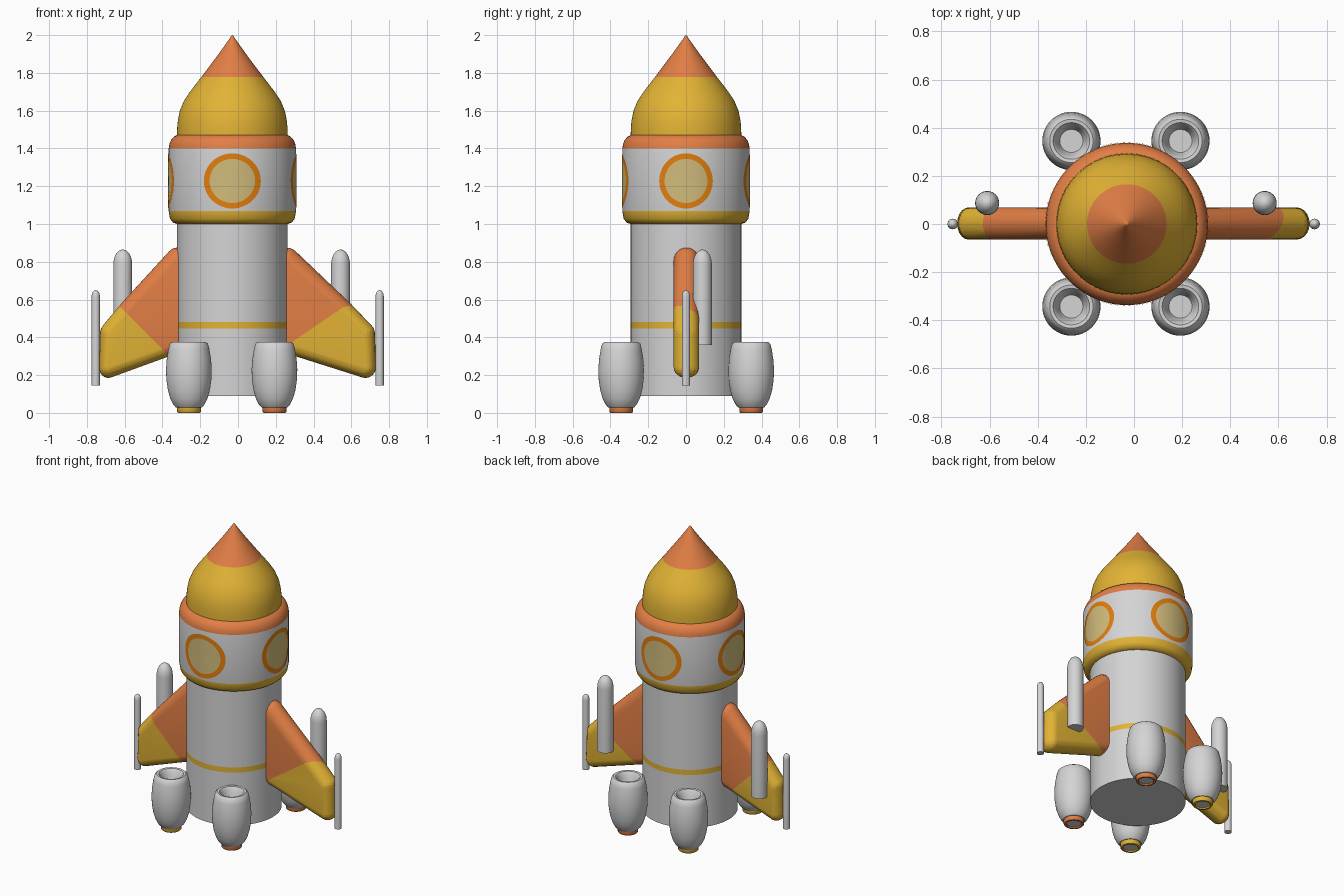
import bpy, bmesh, math
from mathutils import Vector

if "Cube" in bpy.data.objects:
    bpy.data.objects.remove(bpy.data.objects["Cube"])

AXIS = -0.03  # hull axis sits slightly left of the fin centre


def mat(name, r, g, b):
    m = bpy.data.materials.new(name)
    m.diffuse_color = (r, g, b, 1)
    m.use_nodes = True
    m.node_tree.nodes["Principled BSDF"].inputs["Base Color"].default_value = m.diffuse_color
    return m


WHITE = mat("white", 0.66, 0.66, 0.67)
ORANGE = mat("orange", 0.76, 0.21, 0.06)
GOLD = mat("gold", 0.76, 0.45, 0.035)
RING = mat("deep_orange", 0.76, 0.21, 0.004)
PANE = mat("pale_yellow", 0.64, 0.50, 0.20)


def finish(bm, name, mats, angle=40, recalc=True):
    if recalc:
        bmesh.ops.recalc_face_normals(bm, faces=bm.faces)
    me = bpy.data.meshes.new(name)
    bm.to_mesh(me)
    bm.free()
    for m in mats:
        me.materials.append(m)
    me.shade_smooth()
    me.set_sharp_from_angle(angle=math.radians(angle))
    ob = bpy.data.objects.new(name, me)
    bpy.context.collection.objects.link(ob)
    return ob


def lathe(name, profile, x, y, mats, rule=lambda z: 0, seg=64, closed=False):
    """Revolve (radius, z) points about a vertical axis; rule(z) picks the colour."""
    bm = bmesh.new()
    rings = []
    for r, z in profile:
        if r == 0:
            rings.append([bm.verts.new((x, y, z))] * seg)
        else:
            rings.append([bm.verts.new((x + r * math.cos(math.tau * i / seg),
                                        y + r * math.sin(math.tau * i / seg), z))
                          for i in range(seg)])
    pairs = list(zip(rings, rings[1:]))
    if closed:
        pairs.append((rings[-1], rings[0]))
    for a, b in pairs:
        for i in range(seg):
            j = (i + 1) % seg
            vs = list(dict.fromkeys((a[i], a[j], b[j], b[i])))
            f = bm.faces.new(vs)
            f.material_index = rule(f.calc_center_median().z)
    return finish(bm, name, mats)


# Hull with gold stripe
lathe("hull", [(0, 0.09), (0.293, 0.09), (0.293, 0.447), (0.293, 0.482),
               (0.293, 1.01), (0, 1.01)], AXIS, 0, [WHITE, GOLD],
      lambda z: int(0.447 < z < 0.482), 96)

# Cabin collar: gold base, white wall, orange shoulder
lathe("cabin", [(0, 1.0), (0.293, 1.0), (0.315, 1.008), (0.33, 1.028), (0.337, 1.068),
                (0.337, 1.40), (0.333, 1.425), (0.323, 1.447), (0.308, 1.463),
                (0.29, 1.472), (0, 1.472)], AXIS, 0, [WHITE, GOLD, ORANGE],
      lambda z: 1 if z < 1.068 else 2 if z > 1.40 else 0, 96)

# Nose: gold dome and orange tip
lathe("nose", [(0, 1.465), (0.293, 1.465), (0.292, 1.51), (0.288, 1.55), (0.278, 1.60),
               (0.257, 1.65), (0.228, 1.695), (0.196, 1.737), (0.165, 1.777),
               (0.08, 1.89), (0.012, 1.985), (0.006, 1.996), (0, 2.0)], AXIS, 0,
      [GOLD, ORANGE], lambda z: int(z > 1.777), 96)


# Windows: thin curved plates wrapped on the cabin wall
def window(name, turn, half_width):
    bm = bmesh.new()
    seg, R = 48, 0.340
    rings = []
    for k in (0, 0.27, 0.54, 0.80, 1.0):
        ring = []
        for i in range(seg if k else 1):
            a = math.tau * i / seg
            th = turn + math.asin(k * half_width * math.cos(a) / R)
            ring.append(bm.verts.new((AXIS + R * math.sin(th), -R * math.cos(th),
                                      1.228 + 0.146 * k * math.sin(a))))
        rings.append(ring if k else ring * seg)
    for n, (a, b) in enumerate(zip(rings, rings[1:])):
        for i in range(seg):
            j = (i + 1) % seg
            f = bm.faces.new(list(dict.fromkeys((a[i], b[i], b[j], a[j]))))
            f.material_index = int(n == 3)
    finish(bm, name, [PANE, RING], recalc=False)


for i, side in enumerate(("front", "right", "back", "left")):
    window(side + "_window", i * math.pi / 2, 0.142 if i % 2 else 0.151)


# Fins: hull around rounded corners, cut along the colour boundary
def fin(name, fx, cut):
    bm = bmesh.new()
    for cx, cz, r in ((0.257, 0.805, 0.07), (0.555, 0.535, 0.06), (0.665, 0.42, 0.06),
                      (0.675, 0.24, 0.055), (0.25, 0.38, 0.06), (0.18, 0.80, 0.06)):
        ball = bmesh.ops.create_uvsphere(bm, u_segments=20, v_segments=12, radius=1)
        for v in ball["verts"]:
            v.co = Vector((fx(cx + r * v.co.x), 0.002 + 0.067 * v.co.y, cz + r * v.co.z))
    res = bmesh.ops.convex_hull(bm, input=bm.verts[:])
    junk = {g for g in res["geom_interior"] + res["geom_unused"]
            if isinstance(g, bmesh.types.BMVert)}
    bmesh.ops.delete(bm, geom=list(junk), context="VERTS")
    p, q, s = (Vector((fx(c[0]), c[1], c[2])) for c in cut)
    n = (q - p).cross(s - p).normalized()
    if n.z < 0:
        n = -n
    bmesh.ops.bisect_plane(bm, geom=bm.verts[:] + bm.edges[:] + bm.faces[:],
                           dist=1e-5, plane_co=p, plane_no=n)
    for f in bm.faces:
        f.material_index = int((f.calc_center_median() - p).dot(n) < 0)
    finish(bm, name, [ORANGE, GOLD], 60)


fin("right_fin", lambda x: x, ((0.27, -0.06, 0.36), (0.59, -0.06, 0.58), (0.31, 0.06, 0.31)))
fin("left_fin", lambda x: -(0.325 + (x - 0.26) * 0.872),
    ((0.31, -0.06, 0.305), (0.60, -0.06, 0.56), (0.31, 0.06, 0.305)))


# Dome-topped rods beside the fins and at the fin tips
def rod(name, x, y, r, z0, z1):
    dome = [(r * math.cos(t * math.pi / 12), z1 - 1.6 * r + 1.6 * r * math.sin(t * math.pi / 12))
            for t in range(6)]
    lathe(name, [(0, z0), (r, z0)] + dome + [(0, z1)], x, y, [WHITE], seg=32)


for side, xb, xt in (("left", -0.61, -0.753), ("right", 0.543, 0.75)):
    rod(side + "_booster_rod", xb, 0.087, 0.05, 0.36, 0.865)
    rod(side + "_tip_rod", xt, 0, 0.022, 0.145, 0.65)

# Four barrel engines with dished tops and coloured nozzle rings
for side, x, colour in (("left", -0.26, GOLD), ("right", 0.193, ORANGE)):
    for end, y in (("front", -0.343), ("back", 0.345)):
        lathe(f"{end}_{side}_engine",
              [(0, 0.305), (0.048, 0.305), (0.058, 0.33), (0.066, 0.36), (0.076, 0.373),
               (0.09, 0.375), (0.101, 0.366), (0.109, 0.335), (0.117, 0.285), (0.121, 0.23),
               (0.119, 0.175), (0.111, 0.12), (0.098, 0.075), (0.083, 0.045), (0.068, 0.028),
               (0.045, 0.028), (0.045, 0.008), (0, 0.008)], x, y, [WHITE], seg=48)
        lathe(f"{end}_{side}_nozzle",
              [(0.063, 0.032), (0.063, 0.006), (0.058, 0), (0.047, 0), (0.045, 0.032)],
              x, y, [colour], seg=48, closed=True)
